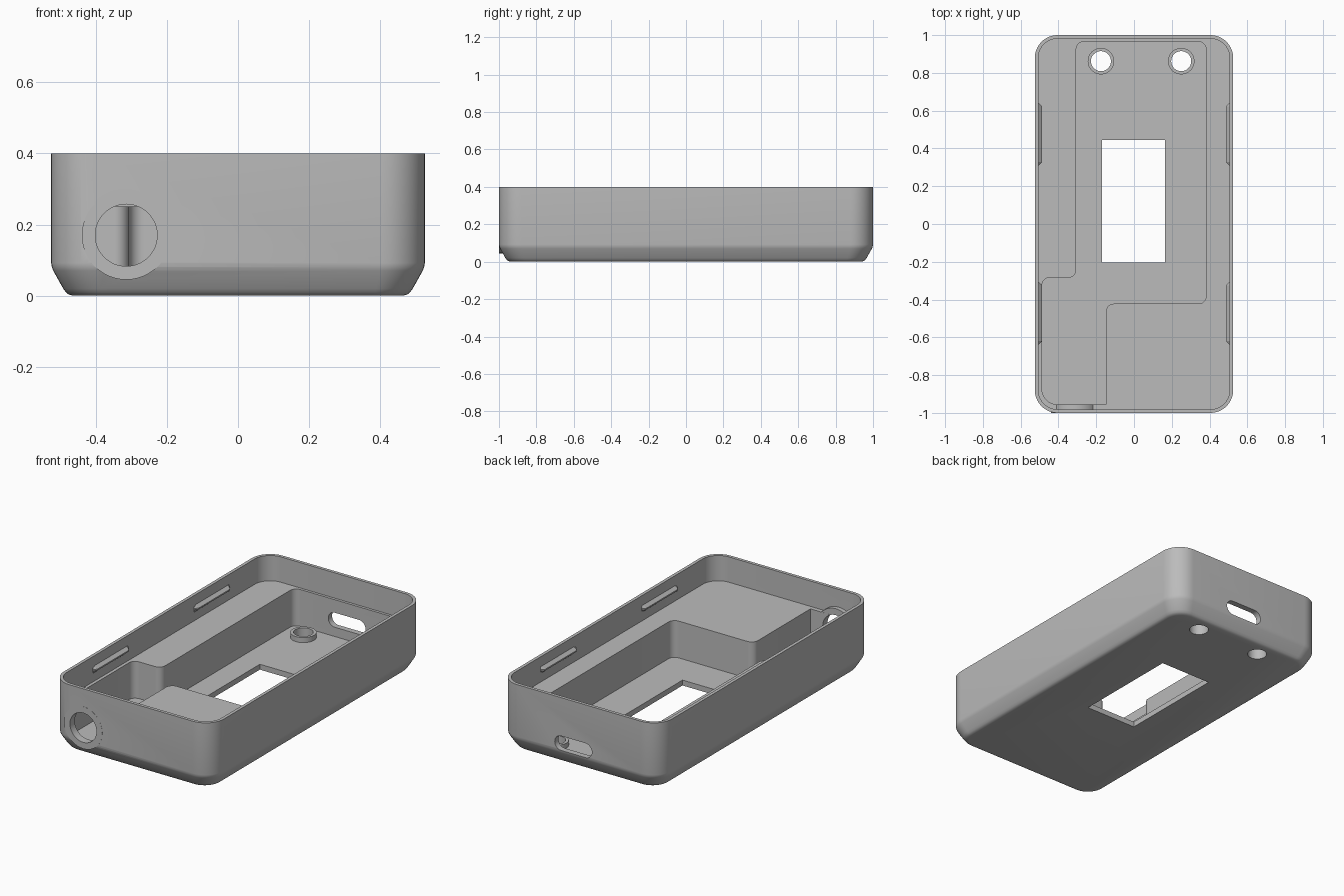
import bpy, bmesh, math
from mathutils import Vector

if "Cube" in bpy.data.objects:
    bpy.data.objects.remove(bpy.data.objects["Cube"])

gray = bpy.data.materials.new("plain_gray")
gray.diffuse_color = (0.5, 0.5, 0.5, 1)
gray.use_nodes = True
gray.node_tree.nodes["Principled BSDF"].inputs["Base Color"].default_value = gray.diffuse_color


def fillet(corners, seg=10):
    """Round every (x, y, radius) corner of a closed outline."""
    out = []
    n = len(corners)
    for i, (x, y, r) in enumerate(corners):
        p = Vector((x, y))
        a = (Vector(corners[i - 1][:2]) - p).normalized()
        b = (Vector(corners[(i + 1) % n][:2]) - p).normalized()
        if r <= 0:
            out.append(p)
            continue
        c = p + (a + b) * r          # right-angle corners only
        for k in range(seg + 1):
            t = k / seg * math.pi / 2
            out.append(c - b * r * math.cos(t) - a * r * math.sin(t))
    return out


def rounded_rect(hx, hy, r, cx=0, cy=0):
    return fillet([(cx + sx * hx, cy + sy * hy, r)
                   for sx, sy in ((-1, -1), (1, -1), (1, 1), (-1, 1))])


def loft(name, rings):
    """Closed solid through rings of 3D points."""
    bm = bmesh.new()
    vs = [[bm.verts.new(p) for p in ring] for ring in rings]
    n = len(vs[0])
    for lo, hi in zip(vs, vs[1:]):
        for i in range(n):
            j = (i + 1) % n
            bm.faces.new((lo[i], lo[j], hi[j], hi[i]))
    bm.faces.new(vs[0][::-1])
    bm.faces.new(vs[-1])
    bmesh.ops.recalc_face_normals(bm, faces=bm.faces)
    me = bpy.data.meshes.new(name)
    bm.to_mesh(me)
    bm.free()
    me.materials.append(gray)
    ob = bpy.data.objects.new(name, me)
    bpy.context.collection.objects.link(ob)
    return ob


def prism_z(name, outline, z0, z1):
    return loft(name, [[(p[0], p[1], z) for p in outline] for z in (z0, z1)])


def prism_y(name, outline, y0, y1):
    return loft(name, [[(p[0], y, p[1]) for p in outline] for y in (y0, y1)])


def circle(cx, cy, r, n=48):
    return [(cx + r * math.cos(2 * math.pi * i / n),
             cy + r * math.sin(2 * math.pi * i / n)) for i in range(n)]


def combine(body, tool, op):
    m = body.modifiers.new(op, 'BOOLEAN')
    m.operation, m.object, m.solver = op, tool, 'EXACT'
    bpy.context.view_layer.objects.active = body
    bpy.ops.object.modifier_apply(modifier=m.name)
    bpy.data.objects.remove(tool)


# Outer body with a softened chamfer round the base
profile = [(0, 0.062), (0.003, 0.05), (0.009, 0.042), (0.02, 0.034),
           (0.07, 0.006), (0.08, 0.002), (0.092, 0), (0.4, 0)]
case = loft("case", [[(p.x, p.y, z) for p in
                      rounded_rect(0.525 - d, 1 - d, 0.12 - d * 0.5)]
                     for z, d in profile])

# Upper cavity, leaving a thin rim, and the stepped pocket below it
combine(case, prism_z("cavity", rounded_rect(0.506, 0.981, 0.1), 0.25, 0.6),
        'DIFFERENCE')
pocket = fillet([(-0.487, -0.955, 0.08), (-0.147, -0.955, 0),
                 (-0.147, -0.422, 0.04), (0.382, -0.422, 0.04),
                 (0.382, 0.965, 0.04), (-0.306, 0.965, 0.04),
                 (-0.306, -0.284, 0.04), (-0.487, -0.284, 0.04)])
combine(case, prism_z("pocket", pocket, 0.032, 0.55), 'DIFFERENCE')

# Round cable collar in the front wall
combine(case, prism_y("collar", circle(-0.314, 0.17, 0.125), -1.0005, -0.9555),
        'UNION')
combine(case, prism_y("cable_hole", circle(-0.314, 0.17, 0.087), -1.1, -0.9),
        'DIFFERENCE')

# Mounting bosses with holes through the floor
for x in (-0.175, 0.25):
    combine(case, prism_z("boss", circle(x, 0.862, 0.07), 0.02, 0.062), 'UNION')
    combine(case, prism_z("screw_hole", circle(x, 0.862, 0.053), -0.1, 0.2),
            'DIFFERENCE')

# Port slot in the back wall
combine(case, prism_y("port_slot", rounded_rect(0.122, 0.043, 0.0429, 0.038, 0.13),
                      0.9, 1.1), 'DIFFERENCE')

# Rectangular window in the floor
window = [(-0.169, -0.203), (0.165, -0.203), (0.165, 0.446), (-0.169, 0.446)]
combine(case, prism_z("window", window, -0.1, 0.1), 'DIFFERENCE')

# Tapered snap ridges inside the long walls
ridges = []
for side in (-1, 1):
    for y in (-0.472, 0.475):
        rings = []
        for dy, peak in ((-0.165, 0.503), (-0.147, 0.487),
                         (0.147, 0.487), (0.165, 0.503)):
            rings.append([(side * 0.51, y + dy, 0.298),
                          (side * peak, y + dy, 0.317),
                          (side * peak, y + dy, 0.325),
                          (side * 0.51, y + dy, 0.344)])
        ridges.append(loft("snap_ridge", rings))

# Smooth curved walls, keep sharp edges
bpy.ops.object.select_all(action='DESELECT')
case.select_set(True)
bpy.context.view_layer.objects.active = case
bpy.ops.object.shade_smooth_by_angle(angle=math.radians(35))
